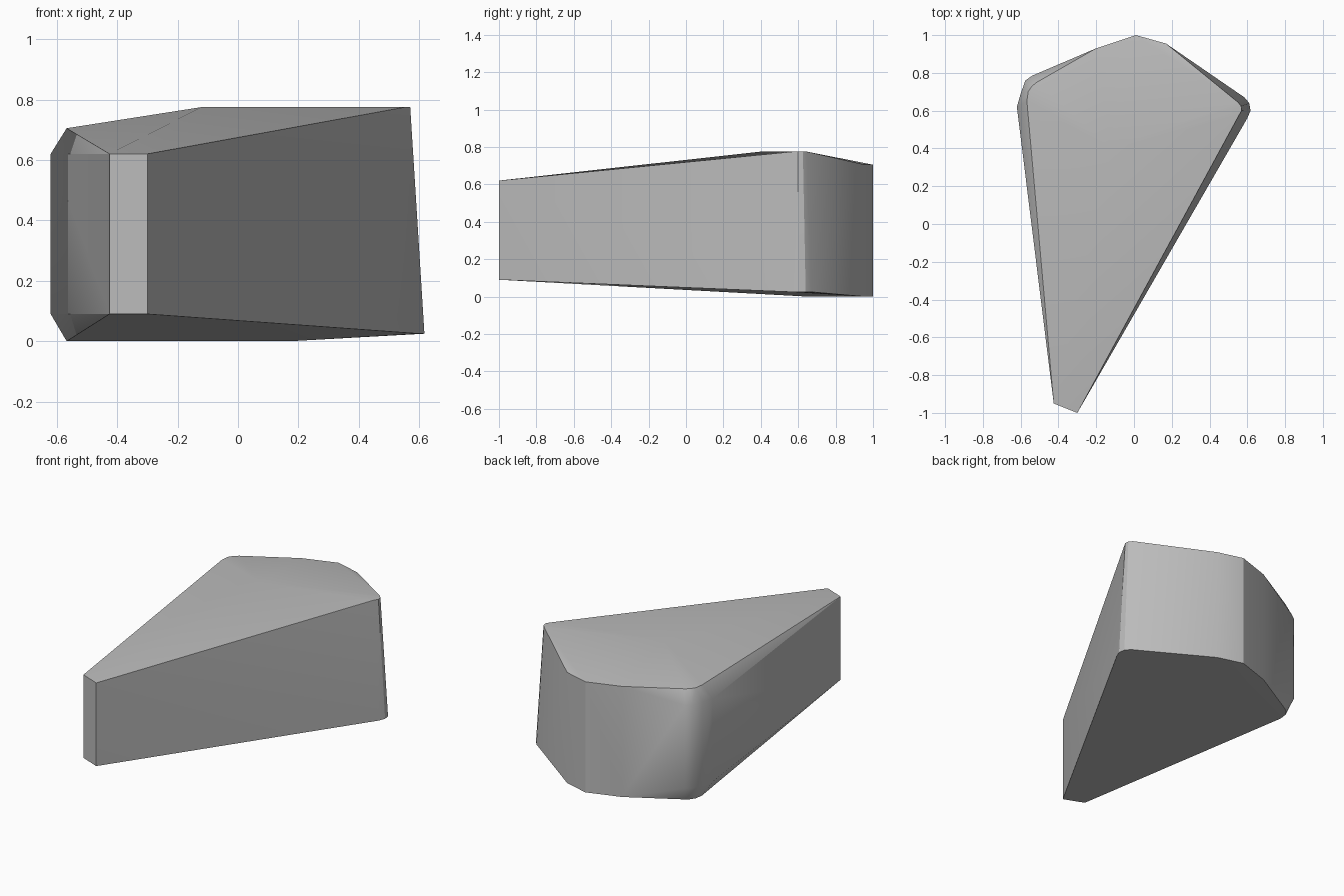
import bpy
import bmesh

if "Cube" in bpy.data.objects:
    bpy.data.objects.remove(bpy.data.objects["Cube"], do_unlink=True)


def make_material(name, value):
    mat = bpy.data.materials.new(name)
    mat.use_nodes = True
    color = (value, value, value, 1)
    mat.diffuse_color = color
    mat.node_tree.nodes["Principled BSDF"].inputs["Base Color"].default_value = color
    return mat


def ring(outline, *heights):
    """Repeat a plan outline at each height."""
    return [(x, y, z) for z in heights for x, y in outline]


# Narrow tip at the front and blunt nose at the back: vertical walls
tip = ring([(-0.425, -0.95), (-0.30, -1.0)], 0.09, 0.62)
back = ring([(0.17, 0.955), (0.01, 1.0), (-0.20, 0.93)], 0.0, 0.705)

# Left shoulder: rounded wall with a chamfer above and below
left_wall = ring([(-0.62, 0.62), (-0.60, 0.69), (-0.575, 0.76), (-0.54, 0.785)], 0.09, 0.62)
left_rim = ring([(-0.567, 0.65), (-0.56, 0.70), (-0.54, 0.73), (-0.515, 0.75)], 0.0, 0.705)

# Right shoulder: rounded corner leaning outwards towards the ground
right_rim = ring([(0.555, 0.575), (0.57, 0.60), (0.567, 0.625), (0.55, 0.645)], 0.775)
right_foot = ring([(0.60, 0.56), (0.617, 0.60), (0.61, 0.64), (0.585, 0.67)], 0.025)

# Ridge summit on the top
summit = [(-0.12, 0.40, 0.775)]

bm = bmesh.new()
for co in tip + back + left_wall + left_rim + right_rim + right_foot + summit:
    bm.verts.new(co)
hull = bmesh.ops.convex_hull(bm, input=bm.verts)
loose = [v for v in bm.verts if not v.link_faces]
bmesh.ops.delete(bm, geom=loose, context="VERTS")
bmesh.ops.dissolve_limit(bm, angle_limit=0.01, verts=bm.verts, edges=bm.edges)
bmesh.ops.recalc_face_normals(bm, faces=bm.faces)

mesh = bpy.data.meshes.new("wedge_stone")
bm.to_mesh(mesh)
bm.free()
mesh.materials.append(make_material("stone grey", 0.5))

stone = bpy.data.objects.new("wedge_stone", mesh)
bpy.context.collection.objects.link(stone)
bpy.ops.object.select_all(action="DESELECT")
stone.select_set(True)
bpy.context.view_layer.objects.active = stone
bpy.ops.object.shade_smooth_by_angle(angle=0.52)
